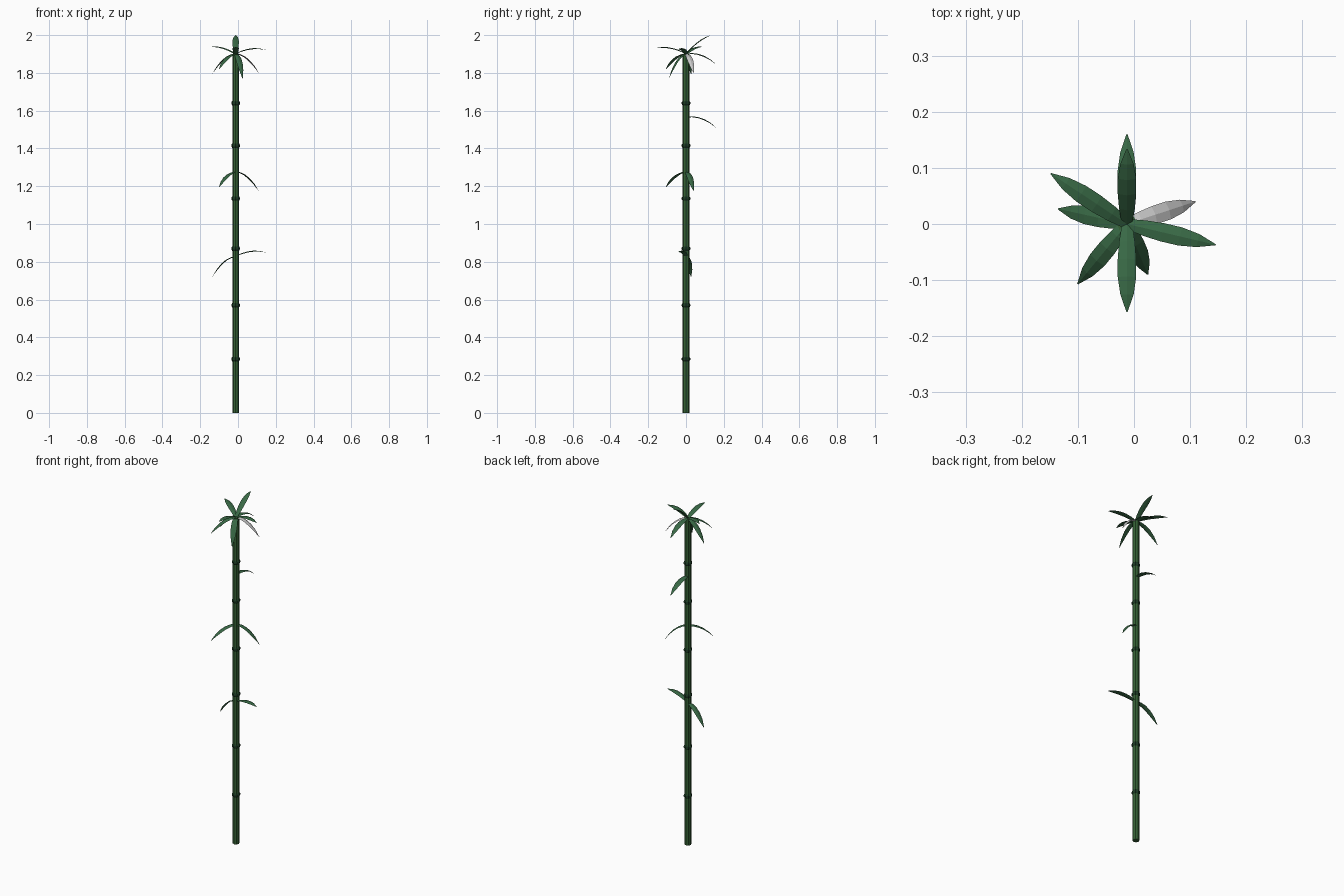
import bpy, bmesh
from math import cos, sin, pi
from mathutils import Vector

if "Cube" in bpy.data.objects:
    bpy.data.objects.remove(bpy.data.objects["Cube"])

CX = -0.0125   # stem axis
SIDES = 8


def material(name, rgb):
    m = bpy.data.materials.new(name)
    m.diffuse_color = (*rgb, 1)
    m.use_nodes = True
    m.node_tree.nodes["Principled BSDF"].inputs["Base Color"].default_value = m.diffuse_color
    return m


stem_mat = material("stem_green", (0.035, 0.12, 0.035))
leaf_mat = material("leaf_green", (0.04, 0.14, 0.06))
node_mat = material("node_dark_green", (0.012, 0.045, 0.018))


def finish(bm, name, mat):
    bmesh.ops.recalc_face_normals(bm, faces=bm.faces)
    me = bpy.data.meshes.new(name)
    bm.to_mesh(me)
    bm.free()
    ob = bpy.data.objects.new(name, me)
    bpy.context.collection.objects.link(ob)
    if mat:
        me.materials.append(mat)
    return ob


def loft(rings, name, mat):
    """Closed flat-faced skin through a list of rings."""
    bm = bmesh.new()
    vs = [[bm.verts.new(p) for p in ring] for ring in rings]
    n = len(vs[0])
    for a, b in zip(vs, vs[1:]):
        for i in range(n):
            j = (i + 1) % n
            bm.faces.new((a[i], a[j], b[j], b[i]))
    bm.faces.new(vs[0])
    bm.faces.new(vs[-1])
    return finish(bm, name, mat)


def circle(r, z):
    return [(CX + r * cos(2 * pi * i / SIDES), r * sin(2 * pi * i / SIDES), z)
            for i in range(SIDES)]


def leaf(name, base_z, tip, mid_h, mat=leaf_mat):
    """Arched blade: tip is (x, y, rise) from the stem axis, mid_h the arch control."""
    tx, ty, rise = tip
    out = Vector((tx, ty, 0))
    r = out.length
    out.normalize()
    side = Vector((-out.y, out.x, 0))
    base = Vector((CX, 0, base_z))
    up = Vector((0, 0, 1))
    widths = [(0, .55), (.2, .85), (.4, 1), (.6, 1), (.8, .72), (1, .06)]
    rings = []
    for t, w in widths:
        p = base + out * (r * t) + up * (2 * t * (1 - t) * mid_h + t * t * rise)
        slope = 2 * (1 - 2 * t) * mid_h + 2 * t * rise
        nrm = (up * r - out * slope).normalized()
        half = side * (0.0165 * w)
        rings.append([p - half, p + nrm * 0.004 * w, p + half, p - nrm * 0.0015 * w])
    return loft(rings, name, mat)


# stem
loft([circle(0.0178, 0), circle(0.0178, 1.9)], "stem", stem_mat)

# swollen joints
for i, z in enumerate((0.285, 0.57, 0.87, 1.135, 1.415, 1.64)):
    loft([circle(0.017, z - .013), circle(0.0225, z - .005),
          circle(0.0225, z + .005), circle(0.017, z + .013)],
         f"stem_joint_{i + 1}", node_mat)

# leaf poses: tip offset and arch control height
POSE = {
    "upright": ((0, .134, .10), .076),
    "back": ((0, .16, -.055), .012),
    "back_left": ((-.136, .09, .037), .042),
    "right": ((.158, -.037, .022), .040),
    "left": ((-.123, .027, -.105), -.003),
    "front_left": ((-.088, -.107, -.08), -.002),
    "back_right": ((.122, .04, -.10), -.002),
    "front_right": ((.037, -.09, -.13), -.008),
    "front": ((0, -.157, .032), .042),
}

# crown
for key, (tip, mid) in POSE.items():
    leaf(f"crown_leaf_{key}", 1.9, tip, mid, None if key == "back_right" else leaf_mat)

# leaves along the stem
for key, z in (("back", 1.565), ("back_right", 1.275), ("front_left", 1.275),
               ("right", 0.828), ("left", 0.826)):
    leaf(f"stem_leaf_{key}", z, *POSE[key])
